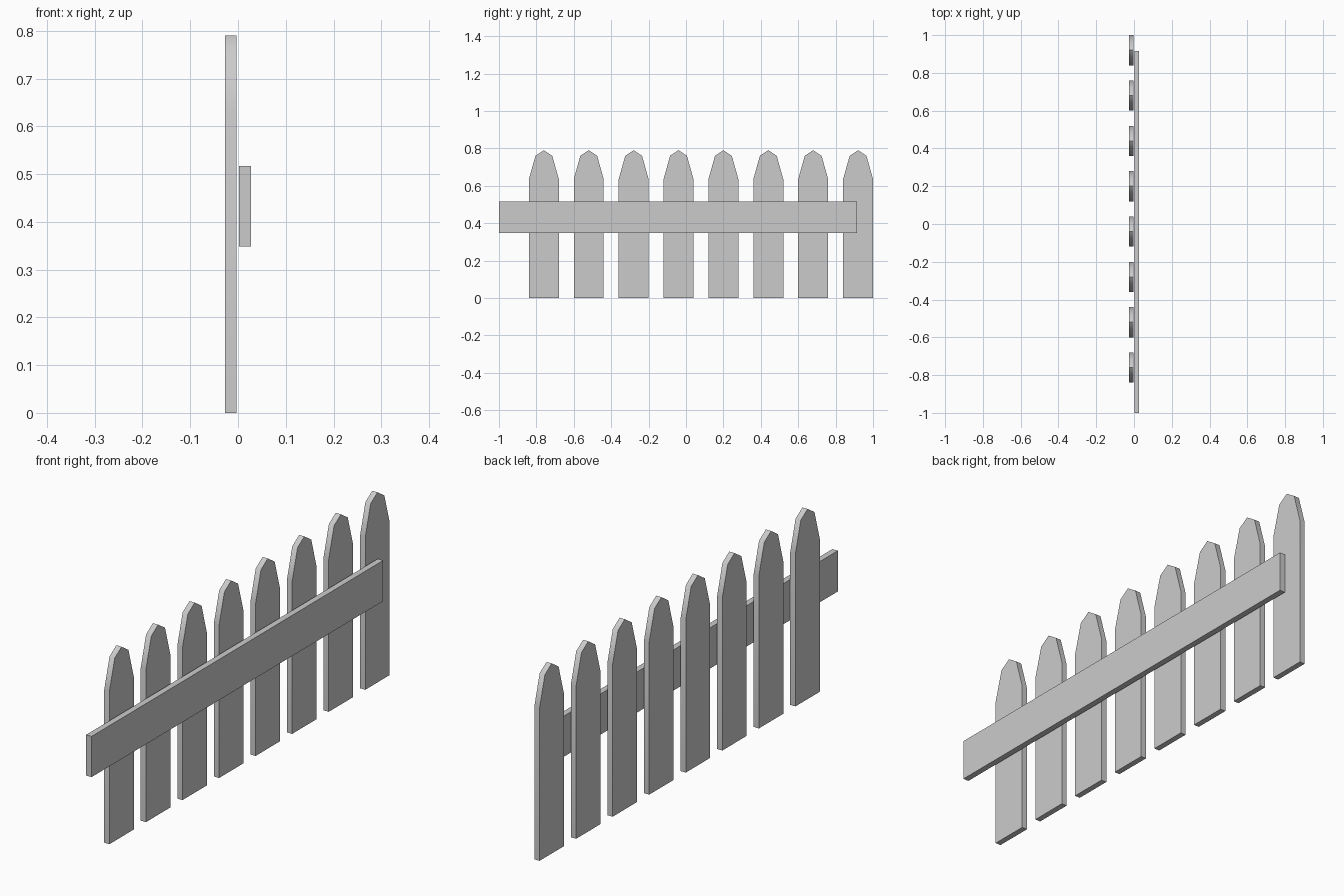
import bpy
import math

if "Cube" in bpy.data.objects:
    bpy.data.objects.remove(bpy.data.objects["Cube"])

PICKETS = 8
SPACING = 0.24
FIRST_Y = -0.76


def board(name, profile, x0, x1, y=0.0):
    """Extrude a (y, z) outline along x from x0 to x1."""
    n = len(profile)
    verts = [(x, py, pz) for x in (x0, x1) for py, pz in profile]
    faces = [tuple(reversed(range(n))), tuple(range(n, 2 * n))]
    faces += [(i, (i + 1) % n, n + (i + 1) % n, n + i) for i in range(n)]
    mesh = bpy.data.meshes.new(name)
    mesh.from_pydata(verts, [], faces)
    mesh.shade_smooth()
    mesh.set_sharp_from_angle(angle=math.radians(45))
    obj = bpy.data.objects.new(name, mesh)
    obj.location.y = y
    bpy.context.collection.objects.link(obj)
    return obj


# Pointed pickets
half = [(0.08, 0.0), (0.08, 0.635), (0.045, 0.76)]
outline = half + [(0.0, 0.79)] + [(-y, z) for y, z in reversed(half)]
for i in range(PICKETS):
    board(f"picket_{i + 1}", outline, -0.027, -0.003, FIRST_Y + i * SPACING)

# Horizontal rail, overhanging one end to meet the next panel
board("rail", [(-1.0, 0.348), (0.915, 0.348), (0.915, 0.517), (-1.0, 0.517)],
      0.002, 0.027)
